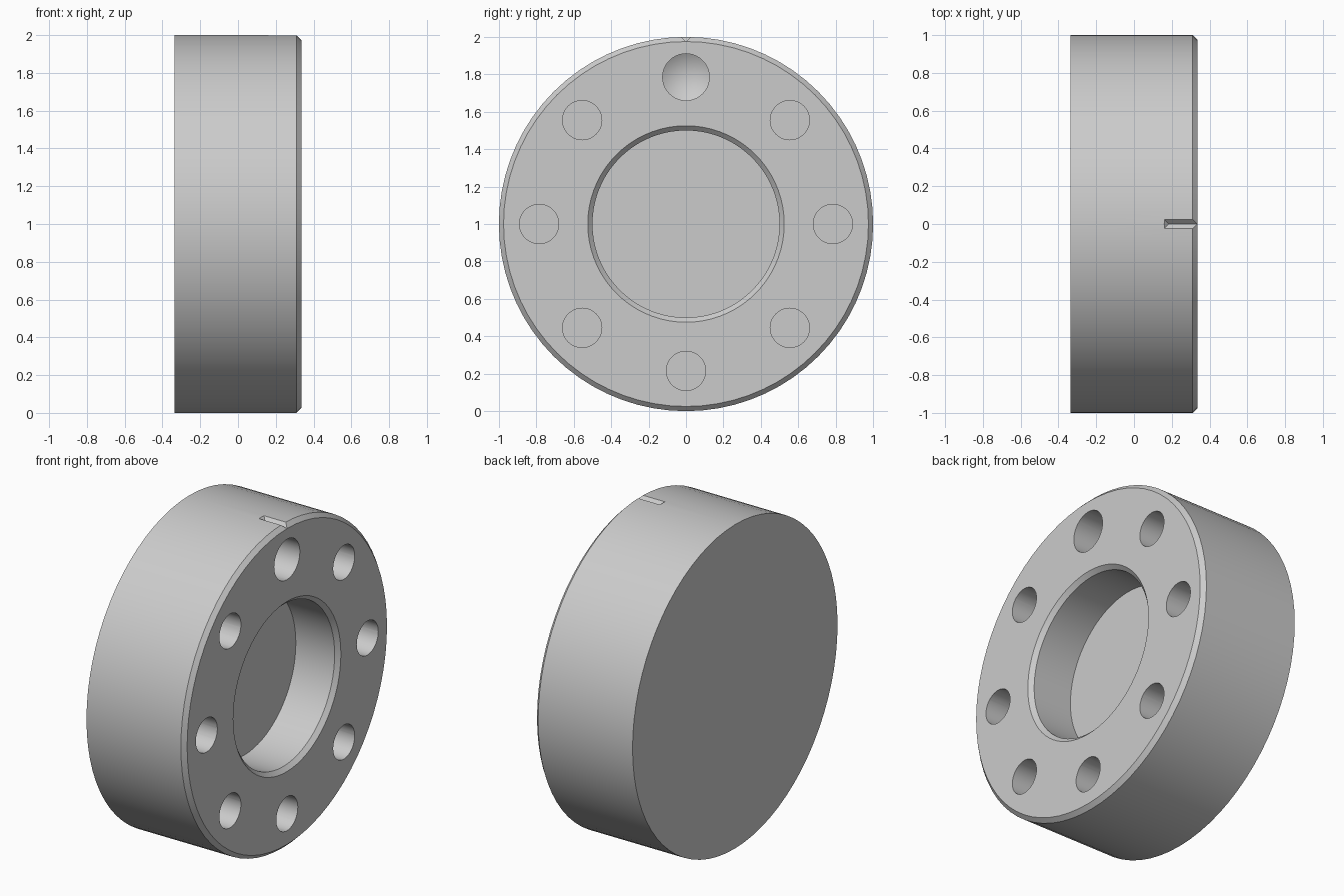
import bpy, bmesh, math
from mathutils import Matrix, Vector

old = bpy.data.objects.get("Cube")
if old:
    bpy.data.objects.remove(old, do_unlink=True)

GREY = (0.6, 0.6, 0.6)
grey = bpy.data.materials.new("plain grey")
grey.use_nodes = True
grey.diffuse_color = (*GREY, 1)
grey.node_tree.nodes["Principled BSDF"].inputs["Base Color"].default_value = (*GREY, 1)


def add_object(name, bm):
    bmesh.ops.recalc_face_normals(bm, faces=bm.faces)
    mesh = bpy.data.meshes.new(name)
    bm.to_mesh(mesh)
    bm.free()
    mesh.materials.append(grey)
    obj = bpy.data.objects.new(name, mesh)
    bpy.context.collection.objects.link(obj)
    return obj


def turn(name, profile, steps, y=0, z=1):
    """Turn an (x, radius) profile about an axis along x."""
    bm = bmesh.new()
    verts = [bm.verts.new((x, y, z + r)) for x, r in profile]
    edges = [bm.edges.new(pair) for pair in zip(verts, verts[1:])]
    bmesh.ops.spin(bm, geom=verts + edges, cent=(0, y, z), axis=(1, 0, 0),
                   angle=math.tau, steps=steps)
    bmesh.ops.remove_doubles(bm, verts=bm.verts, dist=1e-5)
    return add_object(name, bm)


BACK, FACE = -0.335, 0.335
CHAMFER = 0.025

# Round body with chamfered rim and blind centre bore
floor = FACE - 0.29
body = turn("flange_body", [
    (BACK, 0), (BACK, 1), (FACE - CHAMFER, 1), (FACE, 1 - CHAMFER),
    (FACE, 0.525), (FACE - CHAMFER, 0.5), (floor, 0.5), (floor, 0)], 72)

# Ring of blind holes; the top one is wider with a drill-point bottom
cutters = []
for i in range(8):
    angle = math.tau * i / 8
    y, z = 0.785 * math.sin(angle), 1 + 0.785 * math.cos(angle)
    end = FACE - 0.35
    if i == 0:
        profile = [(FACE + 0.05, 0), (FACE + 0.05, 0.125), (end, 0.125), (end - 0.075, 0)]
    else:
        profile = [(FACE + 0.05, 0), (FACE + 0.05, 0.105), (end, 0.105), (end, 0)]
    cutters.append(turn("hole_cutter", profile, 40, y, z))

# V-shaped index notch on top of the rim, with a sloped inner end
bm = bmesh.new()
for x, y, z in [(0.185, 0, 1.975), (0.4, 0, 1.975), (0.14, 0.045, 2.02),
                (0.14, -0.045, 2.02), (0.4, 0.045, 2.02), (0.4, -0.045, 2.02)]:
    bm.verts.new((x, y, z))
bmesh.ops.convex_hull(bm, input=bm.verts)
cutters.append(add_object("notch_cutter", bm))

# Cut the holes and notch, then keep only the finished body
for cutter in cutters:
    cutter.hide_render = True
    mod = body.modifiers.new("cut", 'BOOLEAN')
    mod.operation = 'DIFFERENCE'
    mod.solver = 'EXACT'
    mod.object = cutter
depsgraph = bpy.context.evaluated_depsgraph_get()
finished = bpy.data.meshes.new_from_object(body.evaluated_get(depsgraph))
body.modifiers.clear()
body.data = finished
for cutter in cutters:
    bpy.data.objects.remove(cutter, do_unlink=True)

# One material, smooth walls with sharp edges
finished.materials.clear()
finished.materials.append(grey)
for face in finished.polygons:
    face.material_index = 0
bpy.ops.object.select_all(action='DESELECT')
body.select_set(True)
bpy.context.view_layer.objects.active = body
bpy.ops.object.shade_smooth_by_angle(angle=math.radians(30))
